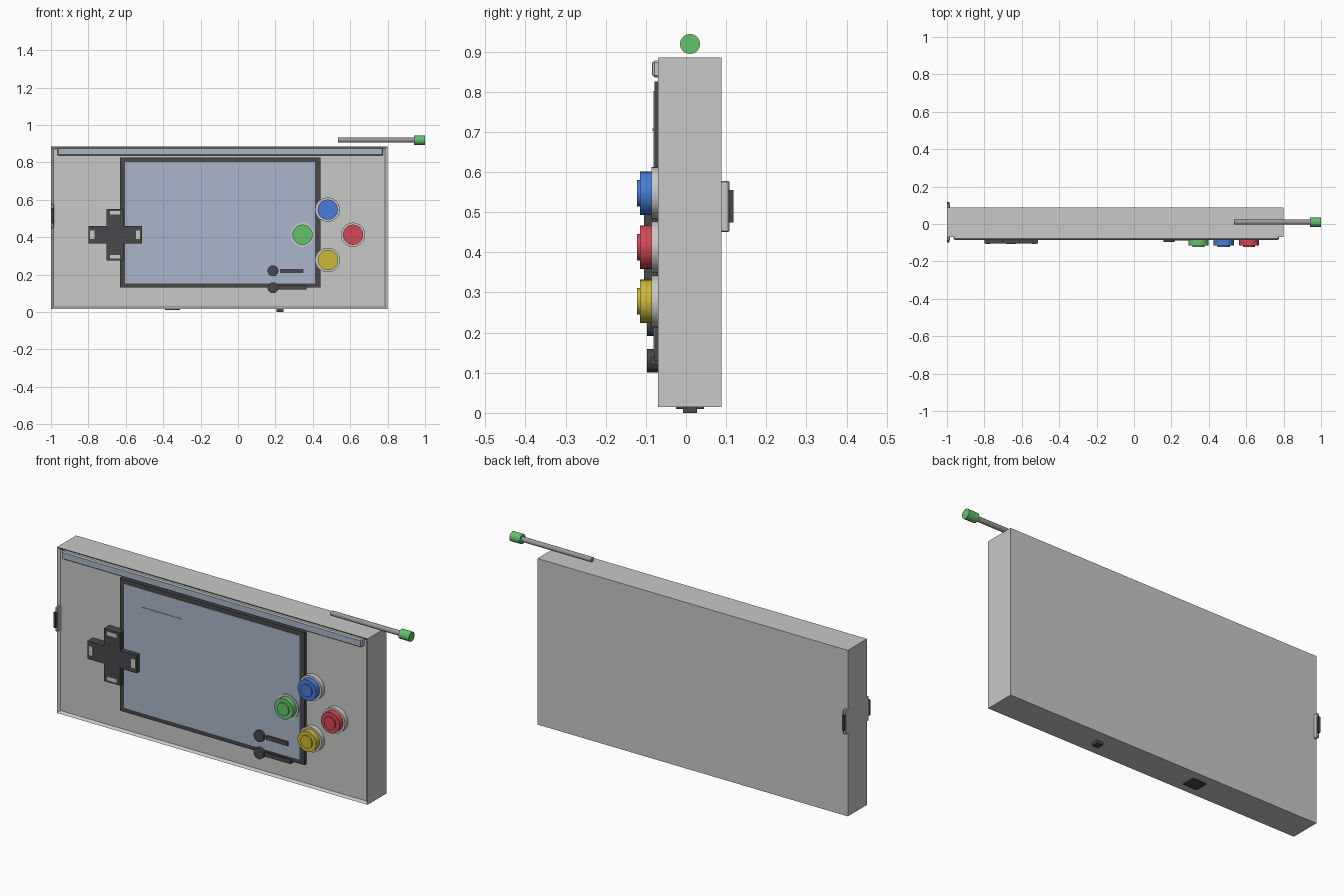
import bpy, bmesh
from math import pi
from mathutils import Matrix, Vector

cube = bpy.data.objects.get("Cube")
if cube:
    bpy.data.objects.remove(cube, do_unlink=True)


def material(name, r, g, b):
    m = bpy.data.materials.new(name)
    m.use_nodes = True
    m.diffuse_color = (r, g, b, 1)
    m.node_tree.nodes["Principled BSDF"].inputs["Base Color"].default_value = (r, g, b, 1)
    return m


GREY = material("light grey", 0.58, 0.58, 0.565)
DARK = material("charcoal", 0.065, 0.065, 0.07)
GLASS = material("pale blue glass", 0.41, 0.47, 0.6)
METAL = material("metal grey", 0.32, 0.32, 0.32)
GREEN = material("green", 0.125, 0.54, 0.15)
BLUE = material("blue", 0.065, 0.205, 0.68)
RED = material("red", 0.65, 0.065, 0.09)
YELLOW = material("yellow", 0.6, 0.48, 0.04)


def finish(name, bm, mat):
    bmesh.ops.recalc_face_normals(bm, faces=bm.faces)
    mesh = bpy.data.meshes.new(name)
    bm.to_mesh(mesh)
    bm.free()
    mesh.materials.append(mat)
    ob = bpy.data.objects.new(name, mesh)
    bpy.context.collection.objects.link(ob)
    return ob


def box(name, x, y, z, mat, bevel=0):
    """Box from (min, max) pairs."""
    bm = bmesh.new()
    bmesh.ops.create_cube(bm, size=1)
    for v in bm.verts:
        v.co = Vector([sum(p) / 2 + c * (p[1] - p[0]) for p, c in zip((x, y, z), v.co)])
    if bevel:
        bmesh.ops.bevel(bm, geom=bm.edges[:], offset=bevel, segments=1, affect='EDGES')
    return finish(name, bm, mat)


def cylinder(name, centre, radius, length, axis, mat, sides=32):
    bm = bmesh.new()
    turn = Matrix.Rotation(pi / 2, 4, 'X' if axis == 'Y' else 'Y')
    bmesh.ops.create_cone(bm, cap_ends=True, segments=sides, radius1=radius,
                          radius2=radius, depth=length,
                          matrix=Matrix.Translation(centre) @ turn)
    return finish(name, bm, mat)


def disc(name, x, z, radius, back, front, mat):
    return cylinder(name, (x, (back + front) / 2, z), radius, back - front, 'Y', mat)


# Case with a shallow recessed front
bm = bmesh.new()
bmesh.ops.create_cube(bm, size=1)
for v in bm.verts:
    v.co = Vector((v.co.x * 1.8 - 0.1, v.co.y * 0.158 + 0.009, v.co.z * 0.87 + 0.45))
front = [f for f in bm.faces if f.normal.y < -0.9]
bmesh.ops.inset_region(bm, faces=front, thickness=0.018)
bmesh.ops.translate(bm, verts=front[0].verts[:], vec=(0, 0.01, 0))
finish("case", bm, GREY)
BACK = -0.055

# Light strip along the top of the front
box("strip_housing", (-0.965, 0.775), (-0.083, BACK), (0.836, 0.878), GREY, 0.005)
box("strip_window", (-0.96, 0.77), (-0.085, -0.08), (0.841, 0.873), GLASS)

# Screen
box("screen_frame", (-0.63, 0.44), (-0.079, BACK), (0.13, 0.825), DARK)
box("screen_glass", (-0.603, 0.413), (-0.081, -0.07), (0.152, 0.802), GLASS)
box("screen_ridge", (-0.5, -0.275), (-0.084, -0.08), (0.702, 0.708), GLASS)

# Direction pad: one cross outline, extruded
cx, cz, arm_x, arm_z, half = -0.657, 0.413, 0.143, 0.138, 0.047
bm = bmesh.new()
quarter = [(half, arm_z), (half, half), (arm_x, half)]
outline = (quarter + [(x, -z) for x, z in reversed(quarter)]
           + [(-x, -z) for x, z in quarter] + [(-x, z) for x, z in reversed(quarter)])
face = bm.faces.new([bm.verts.new((cx + x, BACK, cz + z)) for x, z in outline])
ext = bmesh.ops.extrude_face_region(bm, geom=[face])
bmesh.ops.translate(bm, vec=(0, -0.105 - BACK, 0),
                    verts=[g for g in ext["geom"] if isinstance(g, bmesh.types.BMVert)])
finish("direction_pad", bm, DARK)
for side in (-1, 1):
    x, z = cx + side * 0.122, cz + side * 0.118
    box("pad_mark_side", (x - 0.011, x + 0.011), (-0.1065, -0.1), (cz - 0.024, cz + 0.024), GREY)
    box("pad_mark_end", (cx - 0.027, cx + 0.027), (-0.1065, -0.1), (z - 0.01, z + 0.01), GREY)

# Four action buttons, each a collar, a body and a raised cap
for label, x, z, mat in (("blue", 0.48, 0.547, BLUE), ("green", 0.345, 0.413, GREEN),
                         ("red", 0.615, 0.413, RED), ("yellow", 0.48, 0.278, YELLOW)):
    disc(label + "_button_collar", x, z, 0.065, BACK, -0.086, GREY)
    disc(label + "_button", x, z, 0.054, BACK, -0.115, mat)
    disc(label + "_button_cap", x, z, 0.033, -0.11, -0.122, mat)

# Small menu buttons with their bars
for z, x0, x1 in ((0.22, 0.225, 0.35), (0.13, 0.215, 0.365)):
    disc("menu_button", 0.187, z, 0.029, BACK, -0.097, DARK)
    box("menu_bar", (x0, x1), (-0.088, BACK), (z - 0.011, z + 0.011), DARK)

# Aerial
cylinder("aerial_rod", (0.74, 0.01, 0.919), 0.013, 0.41, 'X', METAL, 12)
cylinder("aerial_tip", (0.97, 0.01, 0.919), 0.025, 0.06, 'X', GREEN, 16)

# Slider wrapped over the side
box("slider_plate", (-1.0, -0.985), (-0.088, 0.108), (0.45, 0.578), GREY, 0.003)
box("slider_grip", (-0.999, -0.987), (-0.1, 0.118), (0.474, 0.555), DARK)

# Sockets underneath
box("small_socket", (0.206, 0.242), (-0.008, 0.028), (0.0, 0.03), DARK)
box("large_socket", (-0.39, -0.31), (-0.025, 0.045), (0.01, 0.03), DARK)

for ob in bpy.context.scene.objects:
    ob.select_set(ob.type == 'MESH')
    if ob.type == 'MESH':
        bpy.context.view_layer.objects.active = ob
bpy.ops.object.shade_smooth_by_angle(angle=pi / 9)
